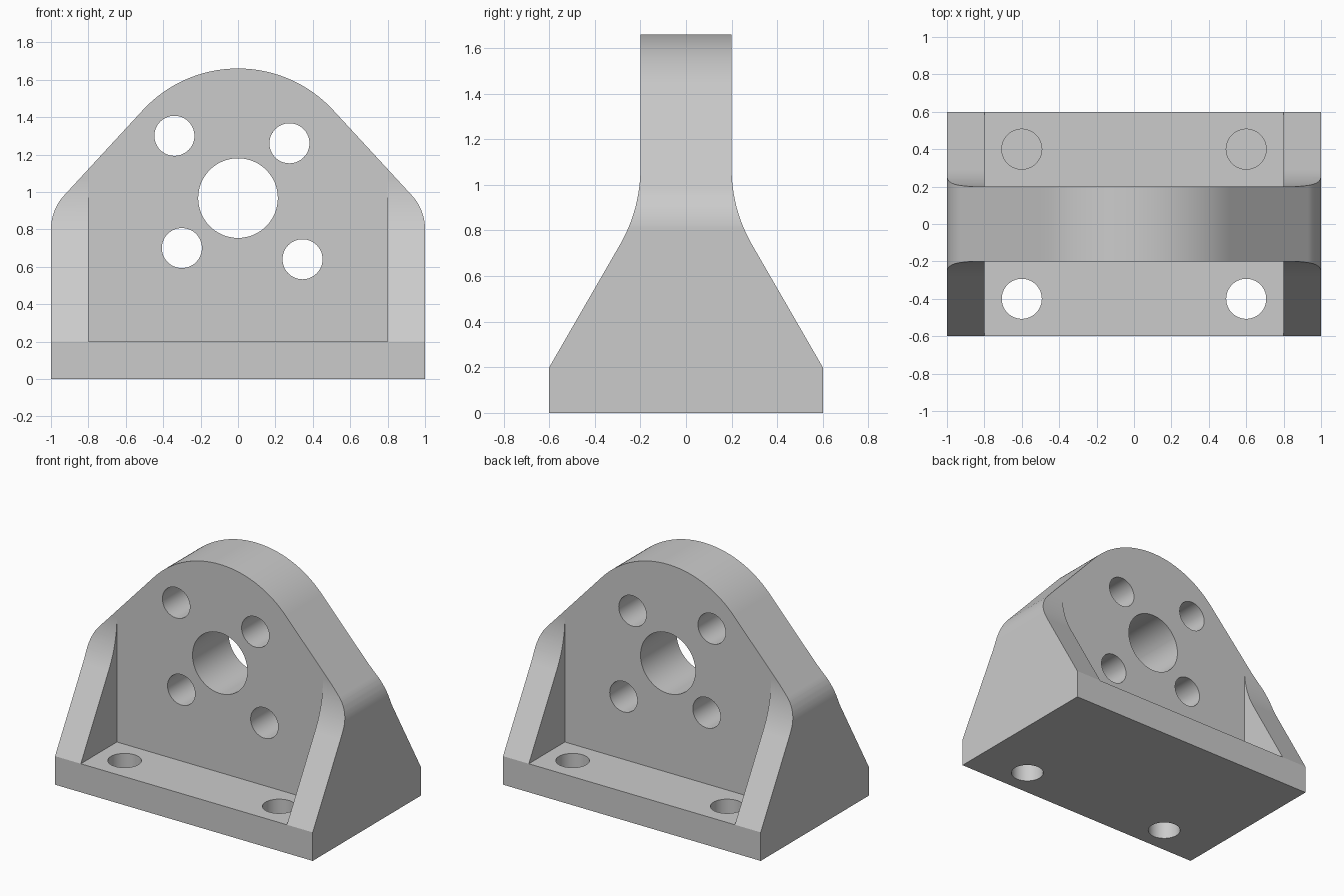
import bpy
import bmesh
from math import sin, cos, tan, atan2, radians, pi
from mathutils import Vector, Matrix

if "Cube" in bpy.data.objects:
    bpy.data.objects.remove(bpy.data.objects["Cube"], do_unlink=True)

grey = bpy.data.materials.new("machined_grey")
grey.use_nodes = True
grey.diffuse_color = (0.6, 0.6, 0.6, 1)
grey.node_tree.nodes["Principled BSDF"].inputs["Base Color"].default_value = (0.6, 0.6, 0.6, 1)


def add_object(name, bm):
    bmesh.ops.recalc_face_normals(bm, faces=bm.faces[:])
    mesh = bpy.data.meshes.new(name)
    bm.to_mesh(mesh)
    bm.free()
    mesh.materials.append(grey)
    obj = bpy.data.objects.new(name, mesh)
    bpy.context.collection.objects.link(obj)
    return obj


def prism(name, profile, axis, half):
    """Extrude a (horizontal, height) profile along X or Y, centred."""
    bm = bmesh.new()
    def place(h, z):
        return (-half, h, z) if axis == "X" else (h, -half, z)
    face = bm.faces.new([bm.verts.new(place(h, z)) for h, z in profile])
    new = bmesh.ops.extrude_face_region(bm, geom=[face])["geom"]
    shift = (2 * half, 0, 0) if axis == "X" else (0, 2 * half, 0)
    bmesh.ops.translate(bm, vec=shift, verts=[v for v in new if isinstance(v, bmesh.types.BMVert)])
    return add_object(name, bm)


def fillet(a, corner, b, radius, steps=12):
    """Round the corner between a and b with a tangent arc."""
    c = Vector(corner)
    u, v = (Vector(a) - c).normalized(), (Vector(b) - c).normalized()
    half = u.angle(v) / 2
    centre = c + (u + v).normalized() * (radius / sin(half))
    start = c + u * (radius / tan(half)) - centre
    end = c + v * (radius / tan(half)) - centre
    sweep = start.angle(end)
    return [tuple(centre + (start * sin((1 - t) * sweep) + end * sin(t * sweep)) / sin(sweep))
            for t in (i / steps for i in range(steps + 1))]


def mirrored(half_profile):
    return half_profile + [(-h, z) for h, z in reversed(half_profile) if abs(h) > 1e-5]


def cut(target, tool, operation="DIFFERENCE"):
    mod = target.modifiers.new(tool.name, "BOOLEAN")
    mod.operation, mod.object, mod.solver = operation, tool, "EXACT"
    bpy.context.view_layer.objects.active = target
    bpy.ops.object.modifier_apply(modifier=mod.name)
    bpy.data.objects.remove(tool, do_unlink=True)


def drill(target, centre, radius, depth, axis="Z"):
    bm = bmesh.new()
    turn = Matrix.Rotation(pi / 2, 4, "X") if axis == "Y" else Matrix()
    bmesh.ops.create_cone(bm, cap_ends=True, segments=64, radius1=radius, radius2=radius,
                          depth=depth, matrix=Matrix.Translation(centre) @ turn)
    cut(target, add_object("drill", bm))


BORE_Z, TOP_R = 0.967, 0.693

# Bracket body: flared side profile across the full width
flare = (0.2, 0.893)
side = [(0.6, 0), (0.6, 0.2)] + fillet((0.6, 0.2), flare, (0.2, 1.8), 0.667) + [(0.2, 1.8)]
body = prism("mounting_bracket", mirrored(side), "X", 1.0)

# Front outline: round head, sloped shoulders, rounded corners
slope = radians(42.7)
tangent = (TOP_R * cos(slope), BORE_Z + TOP_R * sin(slope))
shoulder = (1.0, tangent[1] - (1 - tangent[0]) / tan(slope))
head = [(TOP_R * cos(a), BORE_Z + TOP_R * sin(a))
        for a in (slope + (pi / 2 - slope) * i / 24 for i in range(25))]
outline = [(1.0, -0.1)] + fillet((1.0, 0), shoulder, tangent, 0.267) + head
cut(body, prism("outline", mirrored(outline), "Y", 1.0), "INTERSECT")

# Pockets between the ribs on both sides of the web
for s in (-1, 1):
    bm = bmesh.new()
    bmesh.ops.create_cube(bm, size=1, matrix=Matrix.Translation((0, s * 0.7, 1.2))
                          @ Matrix.Diagonal((1.6, 1.0, 2.0, 1)))
    cut(body, add_object("pocket", bm))

# Central bore and four bolt holes through the web
drill(body, (0, 0, BORE_Z), 0.213, 1.0, "Y")
for x, z in ((-0.34, 1.3), (0.275, 1.26), (-0.3, 0.7), (0.345, 0.64)):
    drill(body, (x, 0, z), 0.107, 1.0, "Y")

# Base holes: through at the front, blind at the back
for x in (-0.6, 0.6):
    drill(body, (x, -0.4, 0.1), 0.107, 0.5)
    drill(body, (x, 0.4, 0.16), 0.107, 0.3)

# Smooth curved faces, crisp edges
bpy.ops.object.select_all(action="DESELECT")
body.select_set(True)
bpy.context.view_layer.objects.active = body
bpy.ops.object.shade_smooth_by_angle(angle=radians(25))
weighted = body.modifiers.new("weighted_normals", "WEIGHTED_NORMAL")
weighted.keep_sharp = True
